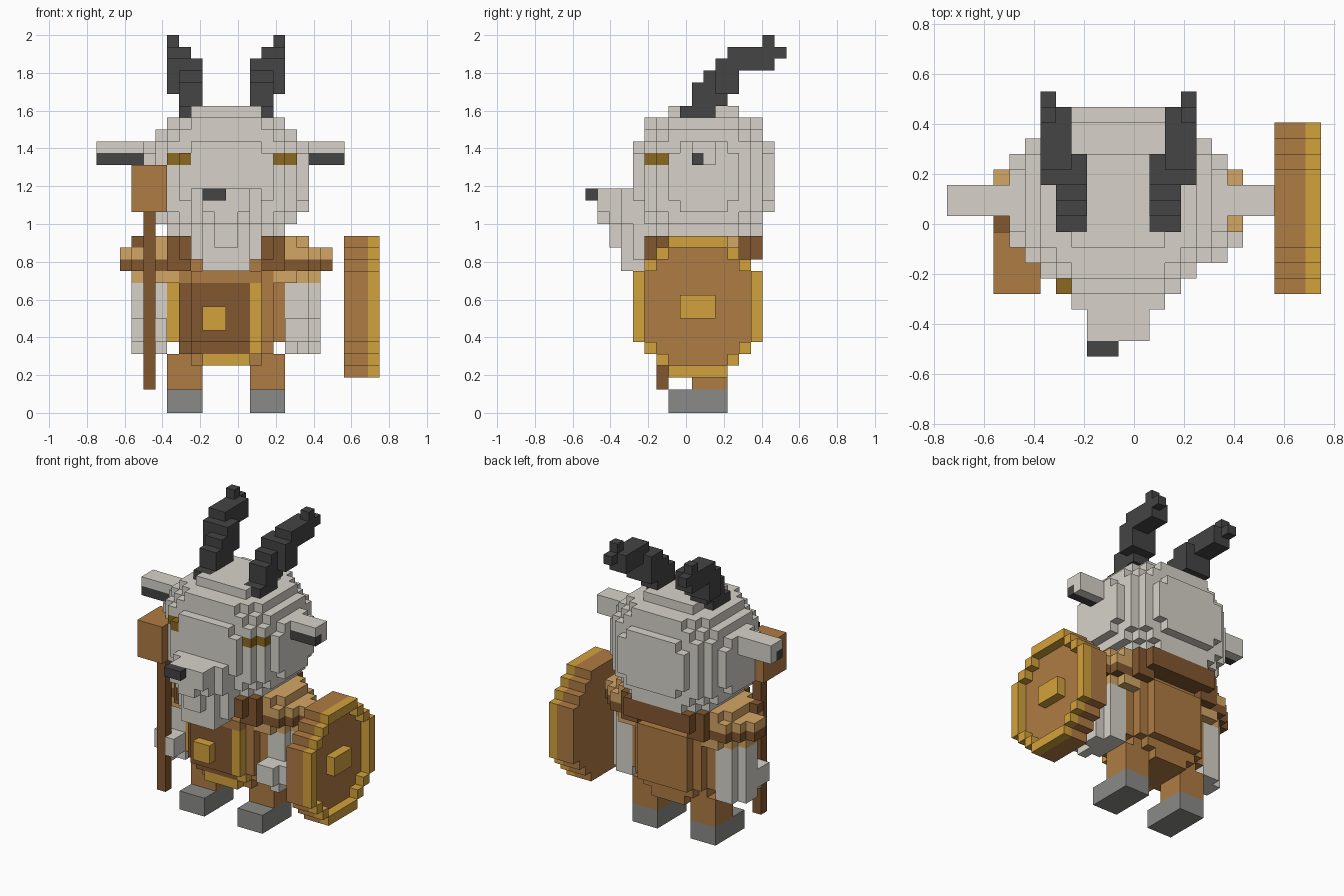
import bpy, bmesh
from mathutils import Vector

if "Cube" in bpy.data.objects:
    bpy.data.objects.remove(bpy.data.objects["Cube"])

U = 1 / 16          # edge of one block
MID = -1            # symmetry column of the body
SHIFT = 8.5         # moves block rows to the centred y axis

COLOURS = {
    "fur_grey": (0.68, 0.65, 0.59),
    "horn_black": (0.058, 0.058, 0.06),
    "boot_grey": (0.255, 0.255, 0.245),
    "leather_brown": (0.43, 0.20, 0.056),
    "dark_leather": (0.225, 0.095, 0.03),
    "sleeve_tan": (0.65, 0.38, 0.13),
    "gold": (0.65, 0.36, 0.045),
    "eye_olive": (0.26, 0.14, 0.014),
}
NAMES = list(COLOURS)
for n, c in COLOURS.items():
    m = bpy.data.materials.new(n)
    m.diffuse_color = (*c, 1)
    m.use_nodes = True
    bsdf = m.node_tree.nodes["Principled BSDF"]
    bsdf.inputs["Base Color"].default_value = (*c, 1)
    bsdf.inputs["Roughness"].default_value = 0.9

grid = {}           # block -> (part, colour); later blocks replace earlier ones


def box(part, colour, x0, x1, y0, y1, z0, z1):
    for x in range(x0, x1):
        for y in range(y0, y1):
            for z in range(z0, z1):
                grid[x, y, z] = (part, colour)


def sym(part, colour, half, y0, y1, z0, z1):
    """Box centred on the body, given by its half width."""
    box(part, colour, MID - half, MID + half, y0, y1, z0, z1)


def pair(part, colour, x0, x1, y0, y1, z0, z1):
    """Box on the right side plus its mirror on the left."""
    box("right_" + part, colour, x0, x1, y0, y1, z0, z1)
    box("left_" + part, colour, 2 * MID - x1, 2 * MID - x0, y0, y1, z0, z1)


def paint_front(part, colour, x0, x1, z0, z1):
    """Recolour the foremost block of a part in each column."""
    for x in range(x0, x1):
        for z in range(z0, z1):
            y = min(k[1] for k, v in grid.items()
                    if k[0] == x and k[2] == z and v[0] == part)
            grid[x, y, z] = (part, colour)


# Boots and legs
pair("boot", "boot_grey", -6, -3, 7, 12, 0, 2)
pair("leg", "leather_brown", -6, -3, 9, 12, 2, 5)

# Rounded tunic with stepped hem
for half, y0, y1, z0, z1 in [(5, 8, 12, 6, 13), (4, 7, 13, 6, 13), (3, 6, 14, 6, 12),
                             (4, 8, 12, 5, 6), (3, 7, 13, 5, 6),
                             (3, 8, 12, 4, 5), (2, 7, 13, 4, 5)]:
    sym("tunic", "leather_brown", half, y0, y1, z0, z1)

# Apron panel with gold border and raised buckle
paint_front("tunic", "gold", -6, 2, 6, 11)
paint_front("tunic", "gold", -5, 2, 5, 6)
paint_front("tunic", "gold", -3, 1, 4, 5)
paint_front("tunic", "dark_leather", -5, 1, 5, 11)
box("buckle", "gold", -3, -1, 5, 6, 7, 9)

# Collar
for half, y0, y1 in [(6, 7, 13), (5, 6, 14), (4, 5, 15)]:
    sym("collar", "dark_leather", half, y0, y1, 13, 15)

# Arms with shaggy fur, hands held forward
pair("arm", "fur_grey", -9, -6, 9, 11, 5, 11)
pair("arm", "fur_grey", -8, -6, 8, 12, 5, 11)
pair("arm", "fur_grey", -9, -6, 7, 9, 6, 8)
pair("arm", "fur_grey", -8, -6, 6, 8, 6, 8)
pair("arm", "fur_grey", -8, -7, 7, 9, 5, 6)

# Puffed sleeves with a dark band
for colour, x0, z, tip in [("sleeve_tan", -8, 14, 0), ("sleeve_tan", -9, 13, 1),
                           ("dark_leather", -9, 12, 1), ("sleeve_tan", -8, 11, 1)]:
    pair("sleeve", colour, x0 + 1, -5, 7, 13, z, z + 1)
    pair("sleeve", colour, x0, -5, 8, 12, z, z + 1)
    pair("sleeve", colour, x0 - tip, -5, 9, 11, z, z + 1)
pair("sleeve", "dark_leather", -6, -4, 6, 14, 12, 13)
box("right_sleeve", "dark_leather", -9, -8, 8, 9, 14, 15)

# Head, stepped like a rounded block
for half, y0, y1, z0, z1 in [
        (7, 8, 12, 17, 23), (7, 7, 13, 18, 22),
        (6, 7, 13, 16, 24), (6, 6, 14, 17, 23),
        (5, 7, 13, 15, 25), (5, 6, 14, 16, 24), (5, 5, 15, 17, 23),
        (4, 6, 14, 15, 25), (4, 5, 15, 16, 24), (4, 4, 16, 18, 22),
        (3, 5, 15, 15, 25), (3, 4, 16, 17, 23), (3, 7, 13, 25, 26)]:
    sym("head", "fur_grey", half, y0, y1, z0, z1)

# Snout, beard and nose
for half, y0, y1, z0, z1 in [(3, 3, 6, 16, 19), (3, 4, 6, 13, 16), (2, 3, 6, 12, 16),
                             (2, 1, 3, 17, 19), (1, 1, 3, 16, 17), (2, 2, 3, 16, 17),
                             (1, 2, 3, 14, 16)]:
    sym("snout", "fur_grey", half, y0, y1, z0, z1)
box("nose", "horn_black", -3, -1, 0, 1, 18, 19)

# Eyes wrap round the stepped face
for name, x, y in [("right_eye", -5, 4), ("right_eye", -6, 5),
                   ("left_eye", 3, 5), ("left_eye", 4, 6)]:
    box(name, "eye_olive", x, x + 1, y, y + 1, 21, 22)

# Ears with dark lower front edge
for name, x0, x1 in [("right_ear", -12, -8), ("left_ear", 6, 9)]:
    box(name, "fur_grey", x0, x1, 9, 11, 21, 23)
    box(name, "horn_black", x0, x1, 9, 10, 21, 22)

# Horns sweep up and back
for x0, x1, y0, y1, z0, z1 in [(-5, -3, 8, 11, 25, 26), (-5, -3, 9, 12, 26, 27),
                               (-5, -3, 9, 13, 27, 28), (-5, -3, 10, 13, 28, 29),
                               (-6, -5, 11, 13, 27, 29), (-6, -3, 11, 13, 29, 30),
                               (-6, -4, 13, 16, 29, 30), (-6, -4, 12, 16, 30, 31),
                               (-6, -5, 16, 17, 30, 31), (-6, -5, 15, 16, 31, 32)]:
    pair("horn", "horn_black", x0, x1, y0, y1, z0, z1)

# Mallet staff
box("staff", "dark_leather", -8, -7, 6, 7, 2, 17)
box("staff_head", "leather_brown", -9, -6, 4, 8, 17, 21)

# Round shield: brown back, raised gold rim and boss
for z in range(3, 15):
    edge = max(0, 3 - min(z - 3, 14 - z))
    y0, y1 = 4 + edge, 15 - edge
    box("shield", "leather_brown", 9, 11, y0, y1, z, z + 1)
    if z in (3, 14):
        box("shield", "gold", 11, 12, y0, y1, z, z + 1)
    else:
        box("shield", "gold", 11, 12, y0, y0 + 1, z, z + 1)
        box("shield", "gold", 11, 12, y1 - 1, y1, z, z + 1)
box("shield", "gold", 11, 12, 8, 11, 8, 10)


def build(part):
    """Make one mesh from the exposed block faces of a part."""
    bm = bmesh.new()
    verts = {}
    for cell, (owner, colour) in grid.items():
        if owner != part:
            continue
        for axis in range(3):
            for side in (0, 1):
                near = list(cell)
                near[axis] += 2 * side - 1
                if tuple(near) in grid:
                    continue
                a, b = (axis + 1) % 3, (axis + 2) % 3
                loop = []
                for da, db in ((0, 0), (1, 0), (1, 1), (0, 1)):
                    p = list(cell)
                    p[axis] += side
                    p[a] += da
                    p[b] += db
                    p = tuple(p)
                    if p not in verts:
                        verts[p] = bm.verts.new(Vector((p[0], p[1] - SHIFT, p[2])) * U)
                    loop.append(verts[p])
                face = bm.faces.new(loop if side else loop[::-1])
                face.material_index = NAMES.index(colour)
    # Merge flat runs of blocks into larger faces
    bmesh.ops.dissolve_limit(bm, angle_limit=0.01, verts=bm.verts[:], edges=bm.edges[:],
                             delimit={'MATERIAL'})
    mesh = bpy.data.meshes.new(part)
    for n in NAMES:
        mesh.materials.append(bpy.data.materials[n])
    bm.to_mesh(mesh)
    bm.free()
    bpy.context.collection.objects.link(bpy.data.objects.new(part, mesh))


for part in dict.fromkeys(owner for owner, _ in grid.values()):
    build(part)
